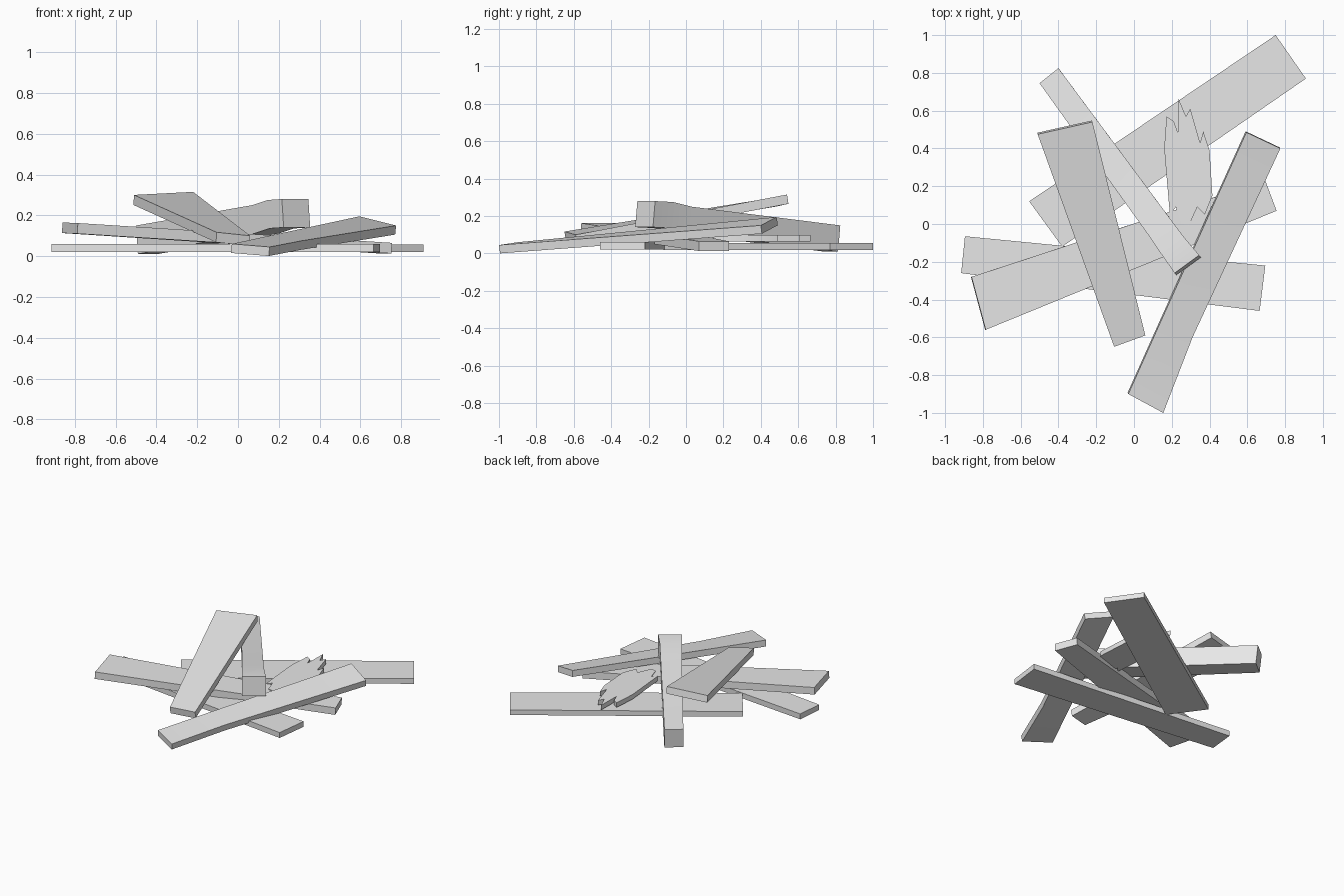
import bpy
import bmesh
from mathutils import Vector

cube = bpy.data.objects.get("Cube")
if cube:
    bpy.data.objects.remove(cube, do_unlink=True)

# One plain grey for all the wood
grey = bpy.data.materials.new("plain_grey")
grey.use_nodes = True
colour = (0.8, 0.8, 0.8, 1)
grey.diffuse_color = colour
grey.node_tree.nodes["Principled BSDF"].inputs["Base Color"].default_value = colour


def finish(name, bm):
    """Turn a bmesh into a shaded object."""
    bmesh.ops.recalc_face_normals(bm, faces=bm.faces)
    mesh = bpy.data.meshes.new(name)
    bm.to_mesh(mesh)
    bm.free()
    mesh.materials.append(grey)
    obj = bpy.data.objects.new(name, mesh)
    bpy.context.collection.objects.link(obj)
    bpy.ops.object.select_all(action="DESELECT")
    obj.select_set(True)
    bpy.context.view_layer.objects.active = obj
    bpy.ops.object.shade_smooth_by_angle()
    return obj


def plank(name, thickness, *sections):
    """Board through pairs of top edge points, thickened square to its top."""
    pairs = [(Vector(a), Vector(b)) for a, b in sections]
    (a, b), (c, d) = pairs[0], pairs[-1]
    normal = (d - a).cross(c - b).normalized()
    if normal.z < 0:
        normal.negate()
    drop = normal * thickness
    bm = bmesh.new()
    rings = [[bm.verts.new(p) for p in (l, r, r - drop, l - drop)] for l, r in pairs]
    for one, two in zip(rings, rings[1:]):
        for i in range(4):
            j = (i + 1) % 4
            bm.faces.new((one[i], one[j], two[j], two[i]))
    bm.faces.new(rings[0])
    bm.faces.new(rings[-1])
    return finish(name, bm)


def splinter(name, bottom, top, outline):
    """Flat broken board extruded from a jagged outline."""
    bm = bmesh.new()
    base = bm.faces.new([bm.verts.new((x, y, bottom)) for x, y in outline])
    grown = bmesh.ops.extrude_face_region(bm, geom=[base], use_keep_orig=True)
    verts = [v for v in grown["geom"] if isinstance(v, bmesh.types.BMVert)]
    bmesh.ops.translate(bm, verts=verts, vec=(0, 0, top - bottom))
    return finish(name, bm)


# Boards lying flat on the ground
plank("back_ground_board", 0.038,
      ((-0.555, 0.12, 0.057), (-0.38, -0.12, 0.057)),
      ((0.75, 1, 0.057), (0.91, 0.77, 0.057)))
plank("front_ground_board", 0.04,
      ((-0.895, -0.065, 0.06), (-0.915, -0.26, 0.06)),
      ((0.695, -0.22, 0.06), (0.665, -0.46, 0.06)))

# Boards leaning across them
plank("tapered_board", 0.052,
      ((-0.86, -0.28, 0.165), (-0.785, -0.56, 0.162)),
      ((0.695, 0.23, 0.065), (0.755, 0.07, 0.065)))
plank("raised_board", 0.05,
      ((-0.51, 0.475, 0.3), (-0.22, 0.54, 0.315)),
      ((-0.105, -0.65, 0.117), (0.06, -0.59, 0.1)))
plank("kinked_board", 0.045,
      ((-0.03, -0.9, 0.06), (0.155, -1, 0.045)),
      ((0.14, -0.52, 0.097), (0.31, -0.6, 0.075)),
      ((0.595, 0.485, 0.195), (0.775, 0.4, 0.15)))

# Square beam that bends level near its raised end
plank("bent_beam", 0.14,
      ((-0.5, 0.745, 0.15), (-0.4, 0.825, 0.15)),
      ((0.07, -0.05, 0.25), (0.19, 0.03, 0.25)),
      ((0.145, -0.16, 0.275), (0.265, -0.07, 0.275)),
      ((0.215, -0.26, 0.28), (0.345, -0.165, 0.28)))

# Short piece broken at both ends
splinter("splintered_board", 0.065, 0.1, [
    (0.16, 0.4), (0.172, 0.57), (0.21, 0.545), (0.232, 0.485), (0.235, 0.665),
    (0.275, 0.57), (0.298, 0.61), (0.35, 0.43), (0.367, 0.49), (0.4, 0.39),
    (0.415, 0.15), (0.375, 0.05), (0.335, 0.09), (0.29, -0.01), (0.25, 0),
    (0.222, 0.09), (0.19, 0.05)])
